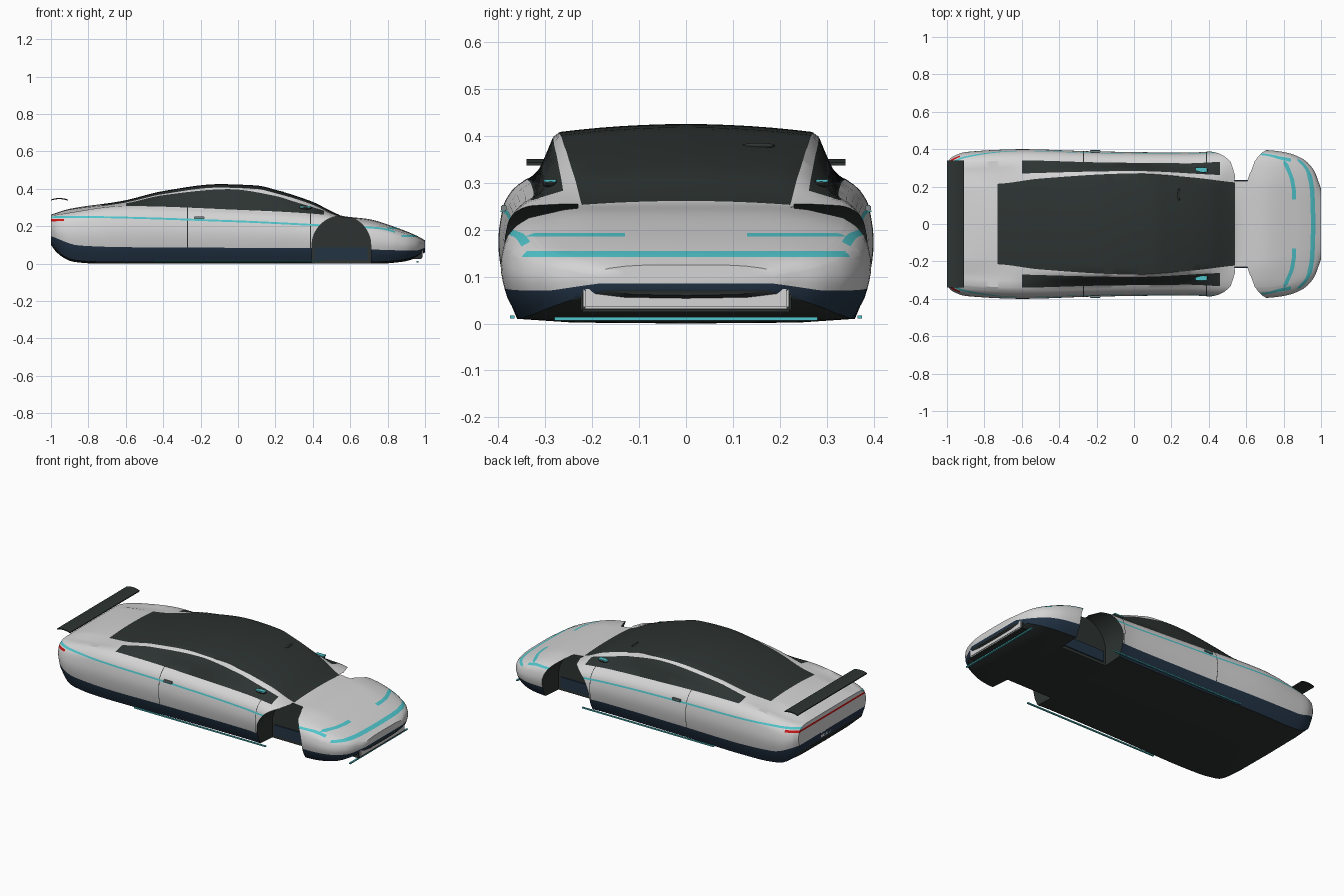
import bpy, bmesh, math
from mathutils import Vector

if "Cube" in bpy.data.objects:
    bpy.data.objects.remove(bpy.data.objects["Cube"])

PAINT, GLASS, SILL, TEAL, RED, STEEL = range(6)
MATERIALS = []
for label, rgb in [("pearl paint", (.66, .66, .66)), ("dark glass", (.026, .034, .032)),
                   ("navy sill", (.016, .033, .06)), ("teal trim", (.08, .56, .6)),
                   ("red lamp", (.6, .008, .008)), ("steel grey", (.2, .24, .25))]:
    mat = bpy.data.materials.new(label)
    mat.use_nodes = True
    mat.diffuse_color = (*rgb, 1)
    mat.node_tree.nodes["Principled BSDF"].inputs["Base Color"].default_value = (*rgb, 1)
    MATERIALS.append(mat)


def curve(*pts):
    """Smooth curve through the points that never overshoots them."""
    xs, ys = zip(*pts)
    d = [(ys[i + 1] - ys[i]) / (xs[i + 1] - xs[i]) for i in range(len(xs) - 1)]
    m = [d[0]] + [2 * a * b / (a + b) if a * b > 0 else 0 for a, b in zip(d, d[1:])] + [d[-1]]

    def value(x):
        i = max(0, min(len(d) - 1, sum(x >= k for k in xs) - 1))
        h = xs[i + 1] - xs[i]
        t = min(1, max(0, (x - xs[i]) / h))
        rest = 1 - t
        return (ys[i] * (1 + 2 * t) * rest**2 + h * m[i] * t * rest**2
                + ys[i + 1] * t * t * (3 - 2 * t) - h * m[i + 1] * t * t * rest)
    return value


# Lines that run along the car, each a function of x
top = curve((-1, .262), (-.9, .293), (-.62, .335), (-.4, .388), (-.1, .425), (.1, .418), (.2, .395),
            (.4, .33), (.5, .28), (.56, .255), (.7, .238), (.85, .192), (.95, .152), (1, .125))
width = curve((-1, .33), (-.97, .36), (-.9, .385), (-.6, .4), (-.2, .388), (.3, .382), (.45, .39),
              (.7, .395), (.8, .385), (.9, .35), (.96, .29), (1, .19))
floor = curve((-1, .11), (-.96, .06), (-.88, .02), (-.75, .01), (.75, .01), (.88, .02), (.95, .04), (1, .07))
sill = curve((-1, .147), (-.85, .097), (-.6, .088), (.5, .082), (.95, .07), (1, .085))
stripe = curve((-1, .248), (-.9, .25), (0, .226), (.4, .207), (.75, .19), (.9, .15), (.95, .133), (1, .11))
window_base = curve((-1, .257), (-.6, .308), (0, .288), (.46, .262), (.56, .24), (.75, .205),
                    (.9, .16), (.95, .143), (1, .118))
window_top = curve((-1, .26), (-.6, .322), (-.4, .366), (-.05, .398), (.2, .362), (.3, .332),
                   (.46, .283), (.56, .25), (.7, .232), (.85, .187), (.95, .149), (1, .122))
window_in = curve((-1, .25), (-.6, .27), (0, .283), (.46, .262), (.8, .25), (.95, .2), (1, .13))
roof_edge = curve((-1, .21), (-.73, .215), (-.5, .243), (0, .27), (.3, .25), (.54, .222), (.8, .2), (1, .1))
roof_drop = curve((-1, .001), (-.6, .012), (0, .017), (.5, .012), (.6, .002), (1, .001))
side = curve((0, .9), (.25, .97), (.55, 1), (.8, .975), (.93, .92), (1, .85))

BANDS = [("floor", 2), ("sill", 3), ("flank", 6), ("red", 1), ("gap", 1), ("teal", 1),
         ("shoulder", 5), ("window", 2), ("pillar", 1), ("roof", 6)]
ROWS = [name for name, n in BANDS for _ in range(n)]


def section(x):
    """Half cross-section from the floor centre up to the roof centre."""
    w, low, base, s = width(x), floor(x), window_base(x), stripe(x)
    pts = [(0, low - .01), (w * .6, low - .008)]
    levels = [low, sill(x), s - .022, s - .01, s - .005, s + .005, base]
    for (_, n), a, b in zip(BANDS[1:], levels, levels[1:]):
        for k in range(n):
            z = a + (b - a) * k / n
            pts.append((w * side((z - low) / (base - low)), z))
    a, b = Vector((w * .85, base)), Vector((window_in(x), window_top(x)))
    pts += [tuple(a), tuple((a + b) / 2), tuple(b)]
    r, drop = roof_edge(x), roof_drop(x)
    return pts + [(r * (1 - k / 6), top(x) - drop * (1 - k / 6)**2) for k in range(7)]


def paint(row, x):
    """Colour of a body face from its band and its place along the car."""
    door_gap = min(abs(x + .27), abs(x - .388)) < .0025
    if row == "floor":
        return GLASS
    if row == "sill":
        return SILL
    if row == "red" and x < -.93:
        return RED
    if row == "teal" and -.999 < x < .84:
        return TEAL
    if door_gap and row in ("flank", "red", "gap", "shoulder"):
        return GLASS
    if (row == "window" and -.6 < x < .46) or (row == "roof" and -.73 < x < .54):
        return GLASS
    return PAINT


def finish(name, bm, smooth=True):
    mesh = bpy.data.meshes.new(name)
    bmesh.ops.recalc_face_normals(bm, faces=bm.faces)
    bm.to_mesh(mesh)
    bm.free()
    for mat in MATERIALS:
        mesh.materials.append(mat)
    obj = bpy.data.objects.new(name, mesh)
    bpy.context.collection.objects.link(obj)
    bpy.ops.object.select_all(action="DESELECT")
    obj.select_set(True)
    bpy.context.view_layer.objects.active = obj
    if smooth:
        bpy.ops.object.shade_smooth_by_angle(angle=math.radians(32))
    return obj


# Body shell: loft of mirrored sections, closed by banded end faces
stations = sorted({round(-1 + i / 40, 3) for i in range(81)}
                  | {-.99, -.98, -.93, -.73, -.272, -.268, .386, .39, .46, .54, .84, .96, .97, .98, .99})
bm = bmesh.new()
rings = []
for x in stations:
    half = section(x)
    left = [bm.verts.new((x, y, z)) for y, z in half]
    right = [left[0]] + [bm.verts.new((x, -y, z)) for y, z in half[1:-1]] + [left[-1]]
    rings.append((left, right))


def add_face(verts, mat):
    bm.faces.new(list(dict.fromkeys(verts))).material_index = mat


for (xa, ra), (xb, rb) in zip(zip(stations, rings), zip(stations[1:], rings[1:])):
    for a, b in zip(ra, rb):
        for i, row in enumerate(ROWS):
            add_face((a[i], b[i], b[i + 1], a[i + 1]), paint(row, (xa + xb) / 2))
for x, (left, right) in ((-1, rings[0]), (1, rings[-1])):
    for i, row in enumerate(ROWS):
        add_face((left[i], left[i + 1], right[i + 1], right[i]), paint(row, x))

# Nose light bar and headlight strips, cut into the shell at set heights
for axis, cuts in ((2, (.142, .154, .185, .193)), (1, (-.13, .13))):
    for c in cuts:
        faces = [f for f in bm.faces if f.calc_center_median().x > .76 and f.calc_center_median().z > .1]
        geom = faces + list({e for f in faces for e in f.edges}) + list({v for f in faces for v in f.verts})
        co, no = Vector(), Vector()
        co[axis], no[axis] = c, 1
        bmesh.ops.bisect_plane(bm, geom=geom, dist=1e-5, plane_co=co, plane_no=no)
for f in bm.faces:
    c = f.calc_center_median()
    if (c.x > .87 and .142 < c.z < .154) or (c.x > .8 and .185 < c.z < .193 and abs(c.y) > .13):
        f.material_index = TEAL
body = finish("body_shell", bm, smooth=False)

# Front wheel arches
for s in (-1, 1):
    bm = bmesh.new()
    arc = [(.553 + .157 * math.cos(math.pi * k / 32), .098 + .157 * math.sin(math.pi * k / 32)) for k in range(33)]
    outline = arc + [(.396, -.1), (.71, -.1)]
    face = bm.faces.new([bm.verts.new((x, s * .23, z)) for x, z in outline])
    grown = bmesh.ops.extrude_face_region(bm, geom=[face])["geom"]
    bmesh.ops.translate(bm, vec=(0, s * .3, 0), verts=[v for v in grown if isinstance(v, bmesh.types.BMVert)])
    for f in bm.faces:
        f.material_index = GLASS
    cutter = finish("arch_cutter", bm, smooth=False)
    cutter.hide_render = True
    mod = body.modifiers.new("arch", "BOOLEAN")
    mod.object, mod.operation, mod.solver = cutter, "DIFFERENCE", "EXACT"
    bpy.context.view_layer.objects.active = body
    bpy.ops.object.modifier_apply(modifier=mod.name)
    bpy.data.objects.remove(cutter)
bpy.ops.object.select_all(action="DESELECT")
body.select_set(True)
bpy.ops.object.shade_smooth_by_angle(angle=math.radians(32))


def block(name, centre, size, mat, bevel=0, round_shape=False):
    bm = bmesh.new()
    if round_shape:
        bmesh.ops.create_uvsphere(bm, u_segments=20, v_segments=12, radius=.5)
    else:
        bmesh.ops.create_cube(bm, size=1)
    bmesh.ops.scale(bm, vec=size, verts=bm.verts)
    if bevel:
        bmesh.ops.bevel(bm, geom=bm.edges[:], offset=bevel, segments=2, affect="EDGES")
    bmesh.ops.translate(bm, vec=centre, verts=bm.verts)
    for f in bm.faces:
        f.material_index = mat
    return finish(name, bm)


# Paired side parts
for s, tag in ((1, "left"), (-1, "right")):
    block(tag + "_arch_liner", (.553, s * .232, .053), (.28, .008, .066), SILL)
    block(tag + "_door_handle", (-.207, s * .388, .246), (.056, .012, .012), STEEL, .002)
    block(tag + "_handle_light", (-.207, s * .391, .239), (.05, .009, .003), TEAL)
    block(tag + "_mirror_pod", (.36, s * .288, .298), (.07, .035, .018), GLASS, round_shape=True)
    block(tag + "_mirror_light", (.36, s * .29, .304), (.06, .026, .006), TEAL)
    block(tag + "_side_glow_strip", (0, s * .37, .014), (.9, .009, .007), TEAL)

# Nose plate, glow strip and roof sensor
block("front_intake", (.945, 0, .055), (.08, .45, .06), GLASS, .004)
block("front_plate", (.955, 0, .055), (.07, .436, .046), PAINT, .004)
block("front_glow_strip", (.96, 0, .01), (.01, .56, .007), TEAL)
block("roof_sensor", (.24, .155, .379), (.014, .07, .012), GLASS, round_shape=True)

# Rear plate
block("rear_plate_frame", (-.992, 0, .14), (.012, .23, .06), GLASS)
block("rear_plate", (-.994, 0, .14), (.012, .215, .048), PAINT)

# Rear wing: thin arched blade
bm = bmesh.new()
for side_y in (-.34, .34):
    upper = [(-1 + .09 * k / 8, .351 - .008 * (k / 4 - 1)**2) for k in range(9)]
    lower = [(x, z - .006) for x, z in reversed(upper)]
    bm.faces.new([bm.verts.new((x, side_y, z)) for x, z in upper + lower])
bmesh.ops.bridge_loops(bm, edges=bm.edges[:])
for f in bm.faces:
    f.material_index = GLASS
finish("rear_wing", bm)
